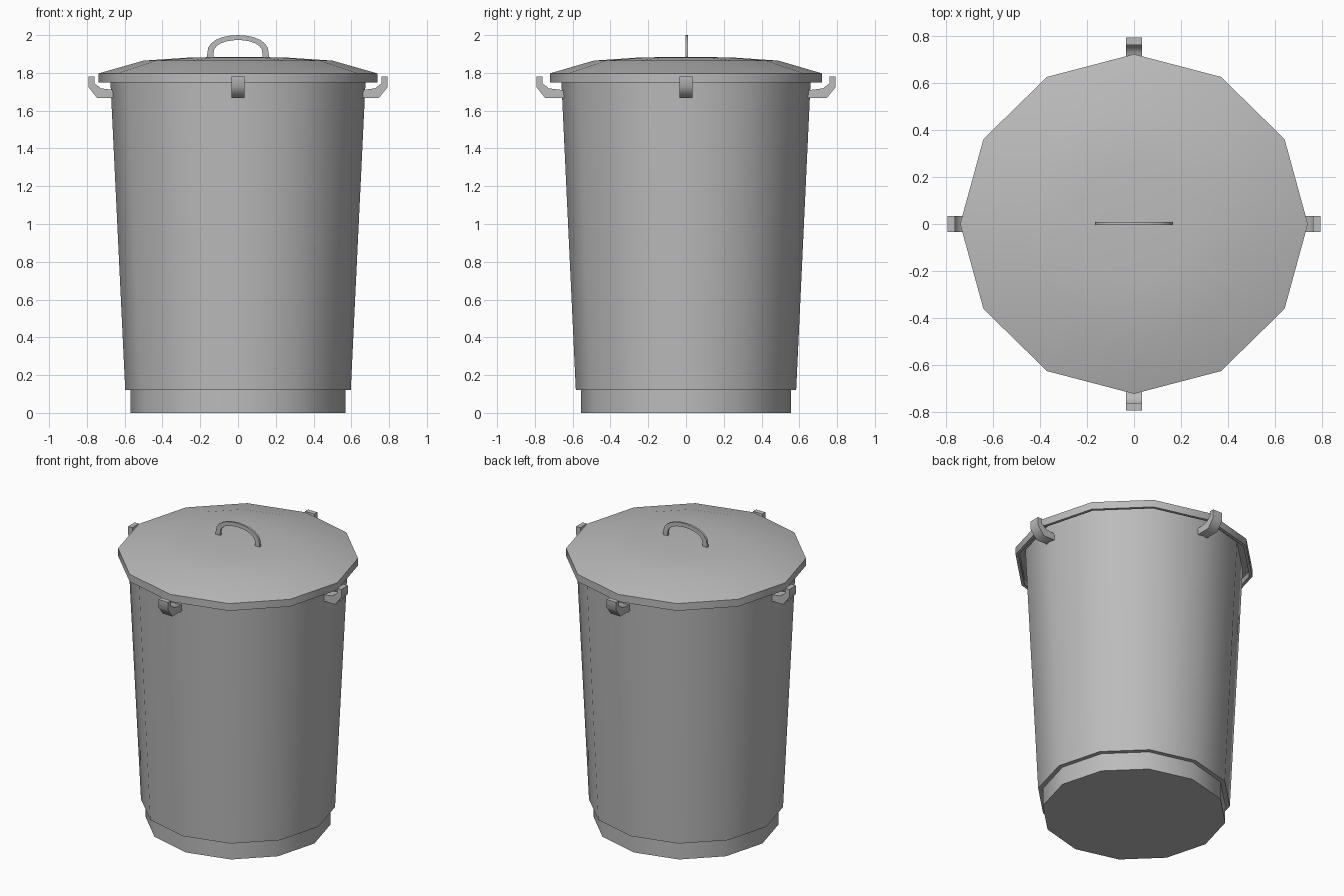
import bpy, bmesh
from math import cos, sin, pi, radians

cube = bpy.data.objects.get("Cube")
if cube:
    bpy.data.objects.remove(cube, do_unlink=True)

SIDES = 12
DEPTH_SCALE = 0.977

metal = bpy.data.materials.new("grey metal")
metal.use_nodes = True
GREY = (0.5, 0.5, 0.5, 1)
metal.diffuse_color = GREY
metal.node_tree.nodes["Principled BSDF"].inputs["Base Color"].default_value = GREY


def finish(bm, name):
    """Turn a bmesh into a grey object with smooth shading and sharp edges."""
    bmesh.ops.recalc_face_normals(bm, faces=bm.faces)
    mesh = bpy.data.meshes.new(name)
    bm.to_mesh(mesh)
    bm.free()
    mesh.materials.append(metal)
    obj = bpy.data.objects.new(name, mesh)
    bpy.context.collection.objects.link(obj)
    bpy.ops.object.select_all(action="DESELECT")
    obj.select_set(True)
    bpy.context.view_layer.objects.active = obj
    bpy.ops.object.shade_smooth_by_angle(angle=radians(56))
    return obj


def lathe(name, profile):
    """Closed twelve-sided solid from (radius, height) points, capped at both ends."""
    bm = bmesh.new()
    rings = []
    for r, z in profile:
        rings.append([bm.verts.new((r * cos(2 * pi * i / SIDES),
                                    r * sin(2 * pi * i / SIDES) * DEPTH_SCALE, z))
                      for i in range(SIDES)])
    for low, high in zip(rings, rings[1:]):
        for i in range(SIDES):
            j = (i + 1) % SIDES
            bm.faces.new((low[i], low[j], high[j], high[i]))
    for ring in (rings[0], rings[-1]):
        bmesh.ops.poke(bm, faces=[bm.faces.new(ring)])
    return finish(bm, name)


def extrude_outline(name, outline, width, place):
    """Prism from a 2D outline; place(u, side, v) gives each 3D position."""
    bm = bmesh.new()
    a, b = [[bm.verts.new(place(u, s * width / 2, v)) for u, v in outline]
            for s in (-1, 1)]
    bm.faces.new(a)
    bm.faces.new(b)
    for i in range(len(outline)):
        j = (i + 1) % len(outline)
        bm.faces.new((a[i], a[j], b[j], b[i]))
    return finish(bm, name)


# Tapered bin: recessed foot, wall, rim and hollow inside
lathe("bin_body", [(0.568, 0), (0.568, 0.12), (0.597, 0.12), (0.677, 1.79),
                   (0.655, 1.79), (0.55, 0.14)])

# Shallow domed lid with a hanging lip
lathe("lid", [(0.64, 1.785), (0.718, 1.785), (0.718, 1.748), (0.738, 1.748),
              (0.738, 1.797), (0.5, 1.865), (0.26, 1.881), (0.06, 1.885)])

# Four upturned hooks around the rim
hook = [(0.645, 1.667), (0.746, 1.667), (0.792, 1.725), (0.792, 1.78),
        (0.76, 1.78), (0.76, 1.745), (0.725, 1.718), (0.645, 1.708)]
for name, dx, dy in (("left_hook", 1, 0), ("right_hook", -1, 0),
                     ("back_hook", 0, 1), ("front_hook", 0, -1)):
    extrude_outline(name, hook, 0.07,
                    lambda u, s, v: (u * dx - s * dy, u * dy + s * dx, v))

# Thin arched grip on the lid
STEPS = 12


def arch(half_width, top):
    base = 1.9
    pts = [(half_width * cos(pi * i / STEPS),
            base + (top - base) * sin(pi * i / STEPS) ** 0.8) for i in range(1, STEPS)]
    return [(half_width, 1.87), (half_width, base)] + pts + \
           [(-half_width, base), (-half_width, 1.87)]


extrude_outline("lid_grip", arch(0.163, 2.0) + arch(0.13, 1.974)[::-1], 0.013,
                lambda u, s, v: (u, s + 0.003, v))
